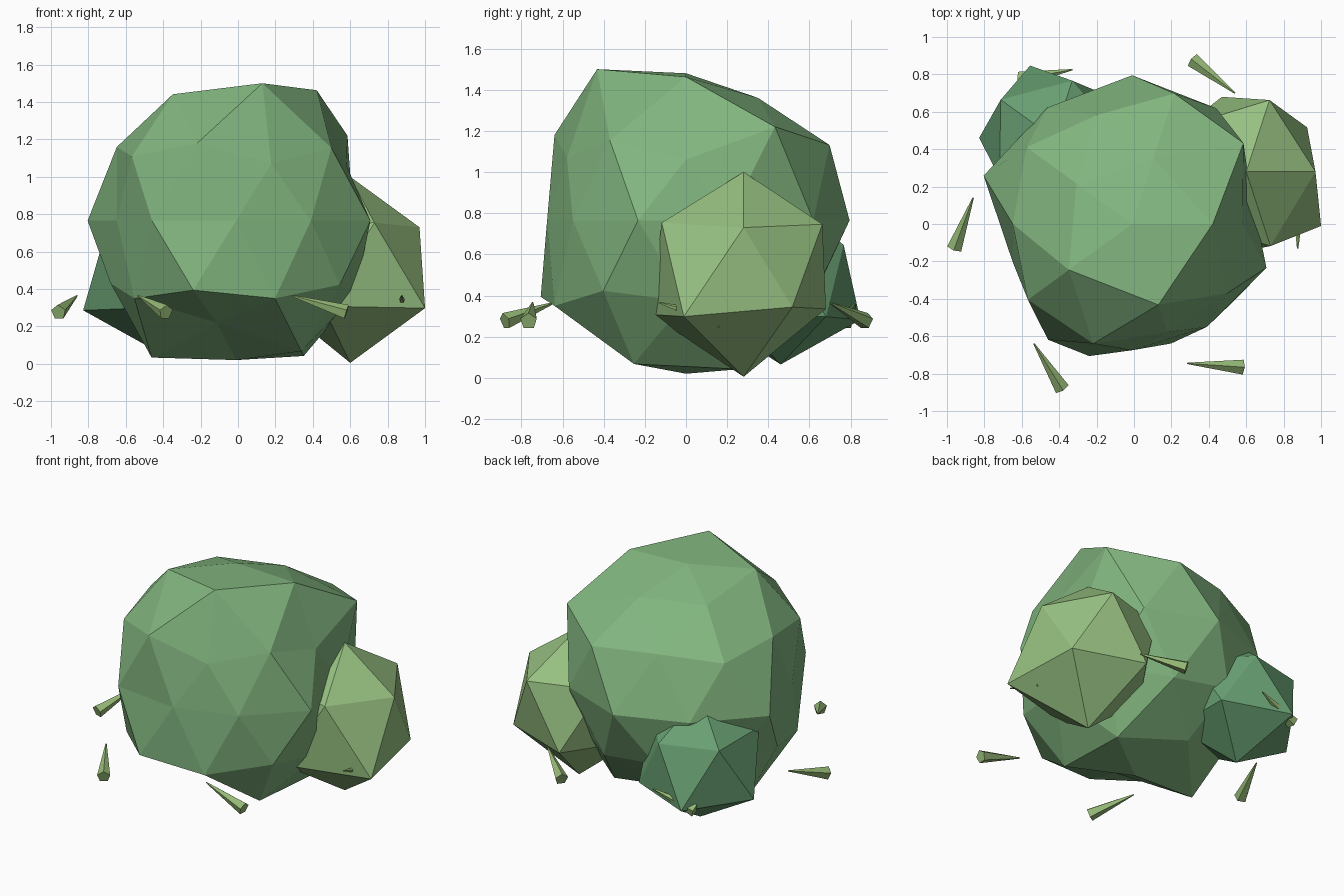
import bpy, bmesh, math
from mathutils import Vector

if "Cube" in bpy.data.objects:
    bpy.data.objects.remove(bpy.data.objects["Cube"])


def material(name, rgb):
    m = bpy.data.materials.new(name)
    m.diffuse_color = (*rgb, 1)
    m.use_nodes = True
    m.node_tree.nodes["Principled BSDF"].inputs["Base Color"].default_value = m.diffuse_color
    return m


def finish(bm, name, mat):
    bmesh.ops.recalc_face_normals(bm, faces=bm.faces)
    me = bpy.data.meshes.new(name)
    bm.to_mesh(me)
    bm.free()
    me.materials.append(mat)
    ob = bpy.data.objects.new(name, me)
    bpy.context.collection.objects.link(ob)
    return ob


def clump(name, centre, subdiv, rings, mat):
    """Icosphere pushed in and out along its radii.
    rings: (unit height, first angle, radii around the ring)"""
    bm = bmesh.new()
    bmesh.ops.create_icosphere(bm, subdivisions=subdiv, radius=1)
    for v in bm.verts:
        z, start, radii = min(rings, key=lambda r: abs(r[0] - v.co.z))
        ang = math.degrees(math.atan2(v.co.y, v.co.x))
        i = round((ang - start) / (360 / len(radii))) % len(radii)
        v.co = Vector(centre) + v.co.normalized() * radii[i]
    return finish(bm, name, mat)


def blade(name, base, tip, mat):
    base, tip = Vector(base), Vector(tip)
    d = tip - base
    bm = bmesh.new()
    bmesh.ops.create_cone(bm, cap_ends=True, segments=5, radius1=0.042,
                          radius2=0.004, depth=d.length)
    rot = d.to_track_quat('Z', 'Y')
    for v in bm.verts:
        v.co = rot @ v.co + (base + tip) / 2
    return finish(bm, name, mat)


green = material("leaf_green", (0.22, 0.46, 0.21))
light = material("leaf_light", (0.31, 0.53, 0.22))
dark = material("leaf_dark", (0.14, 0.35, 0.17))
grass = material("grass_green", (0.30, 0.48, 0.18))

# Main foliage
clump("main_foliage", (-0.01, 0, 0.765), 2, [
    (1, 0, [0.715]),
    (0.851, 0, [0.82, 0.70, 0.70, 0.795, 0.864]),
    (0.526, 36, [0.865, 0.72, 0.75, 0.79, 0.74]),
    (0.447, 0, [0.66, 0.82, 0.78, 0.77, 0.68]),
    (0, 18, [0.66, 0.765, 0.795, 0.77, 0.835, 0.67, 0.765, 0.675, 0.68, 0.755]),
    (-0.447, 36, [0.75, 0.75, 0.75, 0.83, 0.765]),
    (-0.526, 0, [0.75, 0.75, 0.75, 0.79, 0.79]),
    (-0.851, 36, [0.85, 0.72, 0.86, 0.64, 0.82]),
    (-1, 0, [0.745])], green)

# Side clumps
clump("right_clump", (0.6, 0.28, 0.545), 1, [
    (1, 0, [0.455]),
    (0.447, 0, [0.414, 0.45, 0.46, 0.46, 0.468]),
    (-0.447, 36, [0.45, 0.47, 0.46, 0.53, 0.553]),
    (-1, 0, [0.54])], light)
clump("back_left_clump", (-0.43, 0.46, 0.485), 1, [
    (1, 0, [0.40]),
    (0.447, 0, [0.40, 0.36, 0.39, 0.40, 0.40]),
    (-0.447, 36, [0.42, 0.455, 0.445, 0.42, 0.42]),
    (-1, 0, [0.42])], dark)

# Grass blades lying around the base: (base xy, tip xy)
blades = [((-0.96, -0.13), (-0.86, 0.14)), ((-0.385, -0.88), (-0.535, -0.64)),
          ((0.58, -0.765), (0.285, -0.745)), ((0.88, 0.17), (0.875, -0.13)),
          ((0.315, 0.875), (0.54, 0.70)), ((-0.61, 0.775), (-0.33, 0.825))]
for i, (b, t) in enumerate(blades):
    blade(f"grass_blade_{i + 1}", (*b, 0.275), (*t, 0.365), grass)
